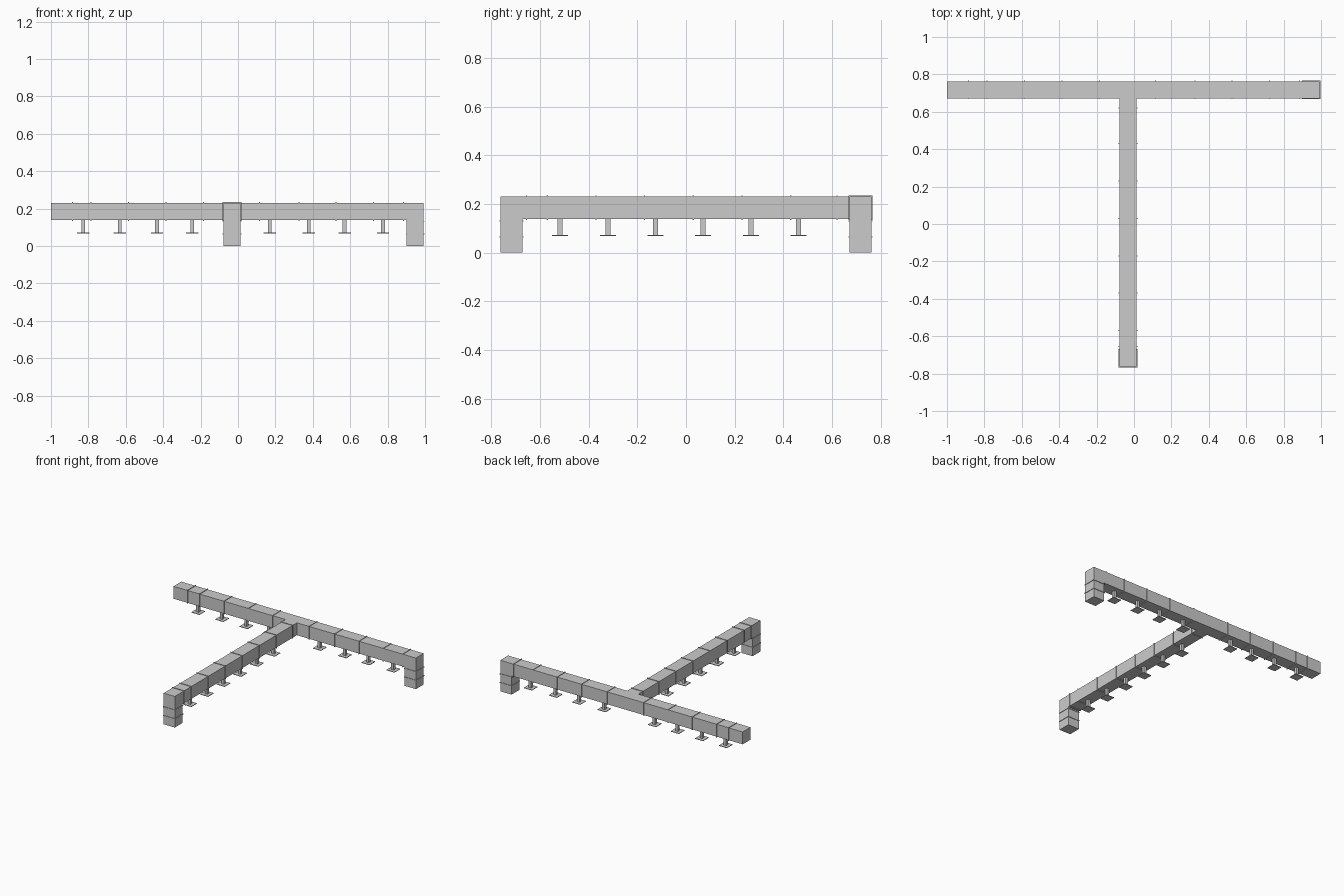
import bpy, bmesh
from mathutils import Matrix, Vector

if "Cube" in bpy.data.objects:
    bpy.data.objects.remove(bpy.data.objects["Cube"])


def make(name, boxes):
    """One mesh object from (min corner, max corner) boxes."""
    bm = bmesh.new()
    for lo, hi in boxes:
        lo, hi = Vector(lo), Vector(hi)
        bmesh.ops.create_cube(bm, size=1, matrix=Matrix.Translation((lo + hi) / 2)
                              @ Matrix.Diagonal((*(hi - lo), 1)))
    me = bpy.data.meshes.new(name)
    bm.to_mesh(me)
    bm.free()
    ob = bpy.data.objects.new(name, me)
    bpy.context.collection.objects.link(ob)


def extrude(name, outline, axis, a, b):
    """Prism from a 2D outline, extruded along x or y."""
    bm = bmesh.new()
    pt = (lambda u, v: (a, u, v)) if axis == 'x' else (lambda u, v: (u, a, v))
    f = bm.faces.new([bm.verts.new(pt(u, v)) for u, v in outline])
    r = bmesh.ops.extrude_face_region(bm, geom=[f])
    d = (b - a, 0, 0) if axis == 'x' else (0, b - a, 0)
    bmesh.ops.translate(bm, vec=d, verts=[v for v in r['geom'] if isinstance(v, bmesh.types.BMVert)])
    bmesh.ops.recalc_face_normals(bm, faces=bm.faces)
    me = bpy.data.meshes.new(name)
    bm.to_mesh(me)
    bm.free()
    ob = bpy.data.objects.new(name, me)
    bpy.context.collection.objects.link(ob)


Z0, Z1 = 0.139, 0.231          # duct bottom and top
Y0, Y1 = 0.671, 0.762          # main duct sides
X0, X1 = -0.078, 0.014         # branch duct sides
R, T = 0.004, 0.0025           # seam rib height and half thickness

# Ducts, each with a downward elbow at one end
extrude("main_duct", [(-1, Z0), (0.901, Z0), (0.901, 0), (0.993, 0), (0.993, Z1), (-1, Z1)], 'y', Y0, Y1)
extrude("branch_duct", [(Y0, Z0), (-0.671, Z0), (-0.671, 0), (-0.762, 0), (-0.762, Z1), (Y0, Z1)], 'x', X0, X1)

# Raised seams around the ducts
main_x = [-0.885, -0.785, -0.585, -0.385, -0.185, 0.115, 0.325, 0.525, 0.725, 0.885]
make("main_seams", [((x - T, Y0 - R, Z0 - R), (x + T, Y1 + R, Z1 + R)) for x in main_x])
branch_y = [-0.655, -0.57, -0.37, -0.17, 0.03, 0.23, 0.43, 0.62]
make("branch_seams", [((X0 - R, y - T, Z0 - R), (X1 + R, y + T, Z1 + R)) for y in branch_y])
make("drop_seams", [b for z in (0.065, 0.13) for b in (
    ((0.901 - R, Y0 - R, z - T), (0.993 + R, Y1 + R, z + T)),
    ((X0 - R, -0.762 - R, z - T), (X1 + R, -0.671 + R, z + T)))])

# Hanging vents: square stem and thin plate
cy, cx = (Y0 + Y1) / 2, (X0 + X1) / 2
spots = [(x, cy) for x in (-0.828, -0.632, -0.433, -0.245, 0.17, 0.378, 0.57, 0.775)]
spots += [(cx, y) for y in (-0.517, -0.32, -0.125, 0.07, 0.267, 0.462)]
for i, (x, y) in enumerate(spots):
    make(f"vent_{i + 1}", [((x - 0.01, y - 0.01, 0.07), (x + 0.01, y + 0.01, Z0)),
                           ((x - 0.033, y - 0.033, 0.068), (x + 0.033, y + 0.033, 0.072))])
